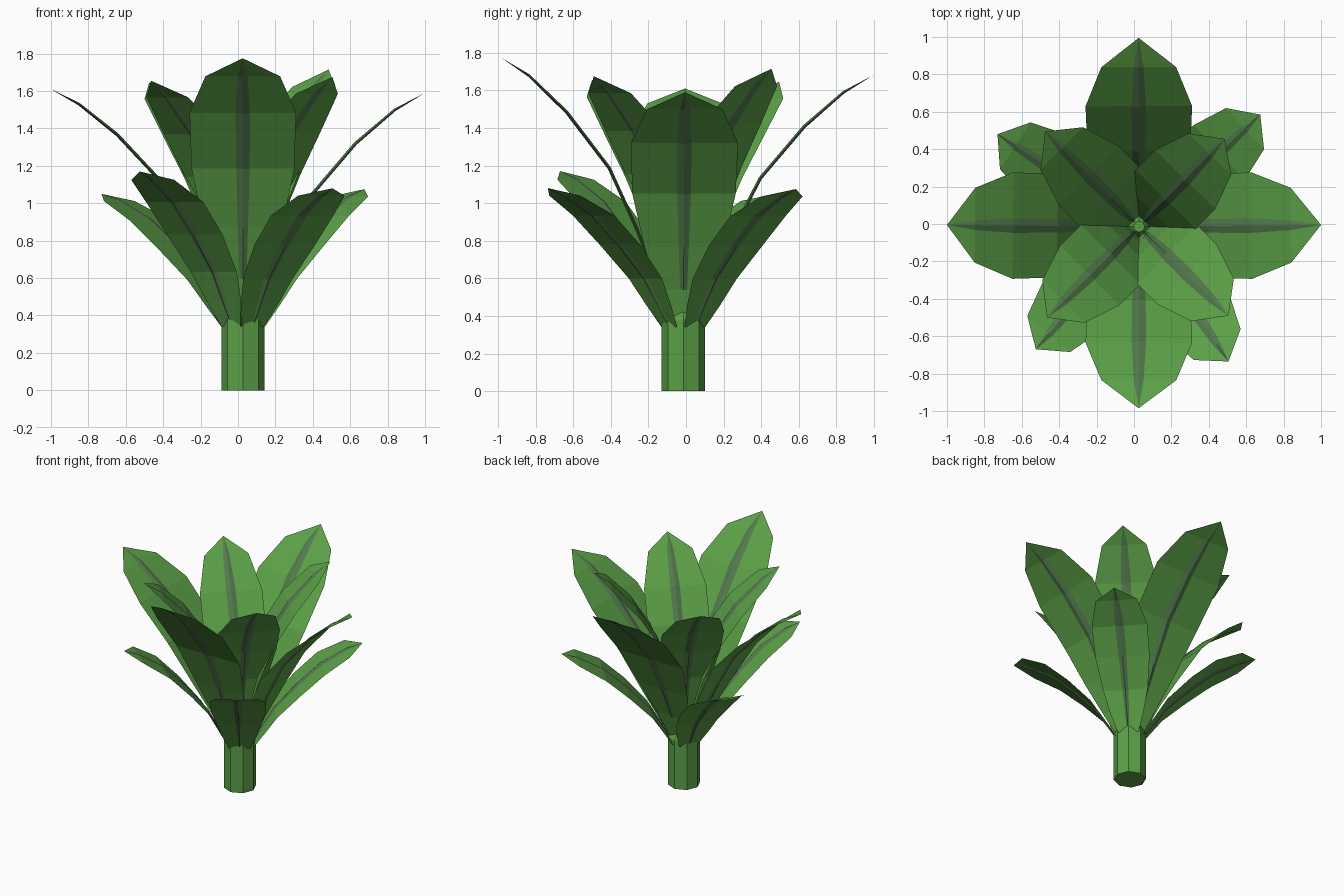
import bpy, bmesh, math
from mathutils import Vector

if "Cube" in bpy.data.objects:
    bpy.data.objects.remove(bpy.data.objects["Cube"])

CENTRE = Vector((0.027, -0.014, 0))


def material(name, rgb):
    m = bpy.data.materials.new(name)
    m.diffuse_color = (*rgb, 1)
    m.use_nodes = True
    m.node_tree.nodes["Principled BSDF"].inputs["Base Color"].default_value = m.diffuse_color
    return m


LEAF = material("leaf green", (0.105, 0.352, 0.063))
RIB = material("rib dull green", (0.085, 0.195, 0.072))

# Leaf profiles: (distance from stem, height, half width) from base to tip
ARCHING = [(0.07, 0.36, 0.06), (0.13, 0.54, 0.135), (0.23, 0.77, 0.21), (0.37, 1.05, 0.275),
           (0.60, 1.32, 0.285), (0.81, 1.50, 0.20), (0.97, 1.59, 0)]
UPRIGHT = [(0.035, 0.42, 0.05), (0.06, 0.65, 0.11), (0.11, 0.89, 0.175), (0.21, 1.15, 0.225),
           (0.365, 1.38, 0.225), (0.56, 1.58, 0.16), (0.68, 1.67, 0)]
LOW = [(0.09, 0.34, 0.075), (0.16, 0.46, 0.12), (0.245, 0.60, 0.16), (0.41, 0.78, 0.195),
       (0.58, 0.935, 0.20), (0.765, 1.04, 0.15), (0.875, 1.08, 0)]
RIB_WIDTH = [0.008, 0.018, 0.027, 0.036, 0.039, 0.026, 0]
RIB_HEIGHT = [0.005, 0.008, 0.009, 0.009, 0.009, 0.007, 0]


def finish(bm, name, mat):
    bmesh.ops.remove_doubles(bm, verts=bm.verts, dist=1e-5)
    me = bpy.data.meshes.new(name)
    bm.to_mesh(me)
    bm.free()
    me.materials.append(mat)
    ob = bpy.data.objects.new(name, me)
    bpy.context.collection.objects.link(ob)
    return ob


def loft(rows, name, mat, closed):
    """Skin faces between rows of points."""
    bm = bmesh.new()
    vr = [[bm.verts.new(p) for p in row] for row in rows]
    n = len(rows[0])
    for a, b in zip(vr, vr[1:]):
        for i in range(n if closed else n - 1):
            j = (i + 1) % n
            bm.faces.new((a[i], a[j], b[j], b[i]))
    bmesh.ops.remove_doubles(bm, verts=bm.verts, dist=1e-5)
    if closed:
        bmesh.ops.recalc_face_normals(bm, faces=bm.faces)
    return finish(bm, name, mat)


def leaf(name, profile, tip, size, power, rib_start):
    """Leaf bending from the stem to the tip, with a raised midrib on both sides.
    A power below 1 moves the widest part nearer the tip."""
    tip = Vector(tip)
    flat = Vector((tip.x - CENTRE.x, tip.y - CENTRE.y, 0))
    out = flat.normalized()
    side = Vector((-out.y, out.x, 0))
    r0, z0, _ = profile[0]
    r1, z1, _ = profile[-1]
    mid = []
    for r, z, _ in profile:
        fr = ((r - r0) / (r1 - r0)) ** power
        fz = ((z - z0) / (z1 - z0)) ** power
        mid.append(CENTRE + out * (r0 + fr * (flat.length - r0))
                   + Vector((0, 0, z0 + fz * (tip.z - z0))))
    blade, rib = [], []
    for i, p in enumerate(mid):
        along = (mid[min(i + 1, len(mid) - 1)] - mid[max(i - 1, 0)]).normalized()
        up = along.cross(side)
        w = profile[i][2]
        blade.append([p + side * w, p, p - side * w])
        a, h = RIB_WIDTH[i] * size, RIB_HEIGHT[i]
        rib.append([p + side * a, p + up * h, p - side * a, p - up * h])
    loft(blade, name, LEAF, False)
    loft(rib[rib_start:], name + "_rib", RIB, True)


# Octagonal stem, closing to a small crown between the leaves
rings = [(0.002, 0), (0.116, 0), (0.116, 0.38), (0.03, 0.52), (0.002, 0.52)]
loft([[CENTRE + Vector((r * math.cos(k * math.pi / 4), r * math.sin(k * math.pi / 4), z))
       for k in range(8)] for r, z in rings], "stem", LEAF, True)

# Three whorls of four leaves: tip position and power for each
whorls = [
    ("arching_leaf", ARCHING, 1.0, 1, [((1.0, -0.005, 1.59), 1.0), ((0.025, 0.995, 1.68), 0.93),
                                       ((-1.0, -0.005, 1.61), 0.87), ((0.025, -0.985, 1.775), 0.93)]),
    ("upright_leaf", UPRIGHT, 0.9, 0, [((0.485, 0.455, 1.715), 1.0), ((-0.475, 0.495, 1.645), 1.0),
                                       ((-0.465, -0.50, 1.655), 1.0), ((0.505, -0.49, 1.675), 1.0)]),
    ("low_leaf", LOW, 0.8, 0, [((0.675, 0.585, 1.075), 1.0), ((-0.73, 0.48, 1.05), 1.0),
                               ((-0.525, -0.67, 1.17), 1.0), ((0.505, -0.735, 1.08), 1.0)]),
]
for name, profile, size, start, leaves in whorls:
    for i, (tip, power) in enumerate(leaves):
        leaf(f"{name}_{i + 1}", profile, tip, size, power, start)
